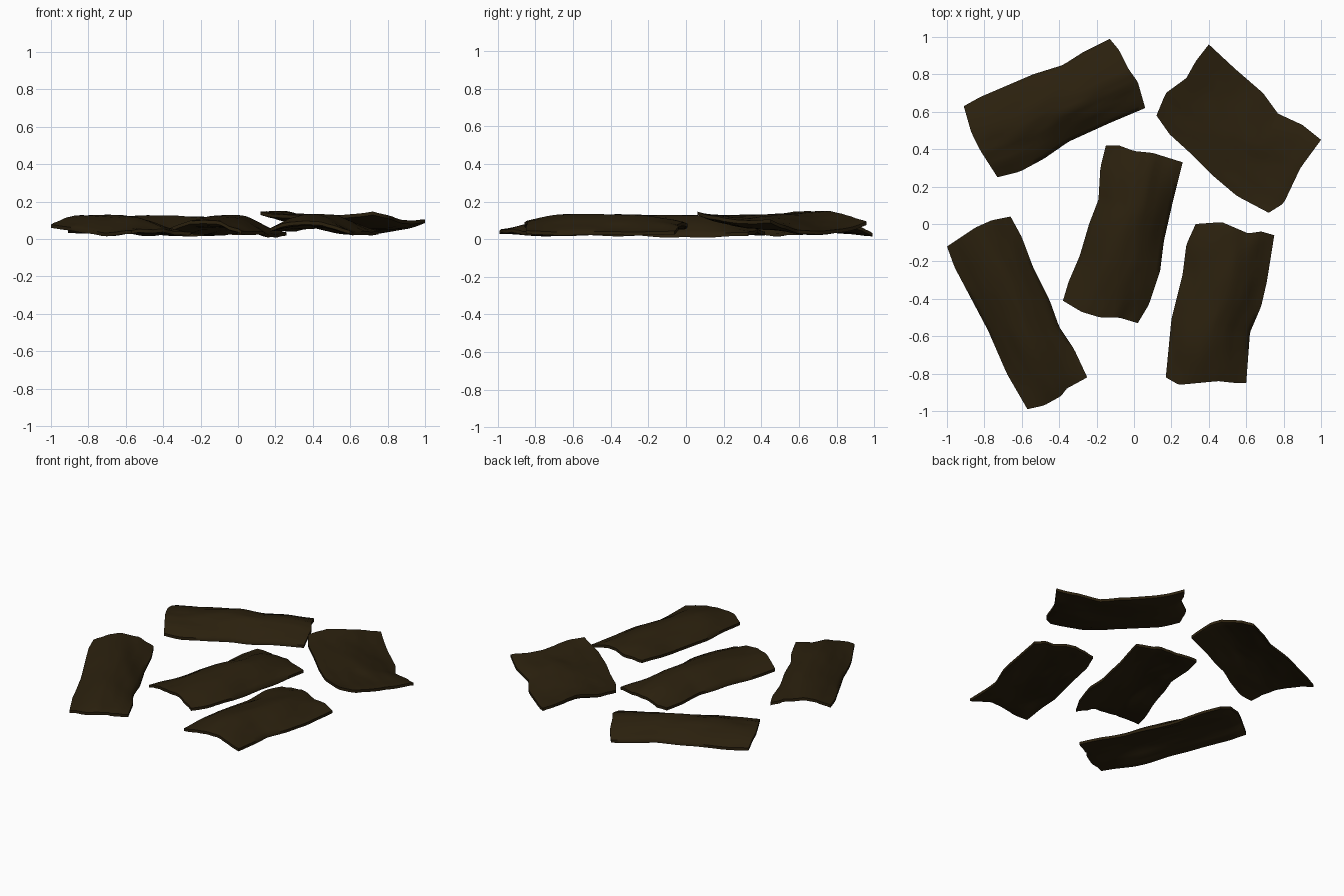
import bpy, bmesh, math
from mathutils import Vector, noise

if "Cube" in bpy.data.objects:
    bpy.data.objects.remove(bpy.data.objects["Cube"])

bark = bpy.data.materials.new("dark_bark_brown")
bark.diffuse_color = (0.0235, 0.0145, 0.0042, 1)
bark.use_nodes = True
bark.node_tree.nodes["Principled BSDF"].inputs["Base Color"].default_value = bark.diffuse_color
NU, NV = 32, 18


def sample(pts, t):
    """Point at fraction t of a polyline's length."""
    pts = [Vector(p) for p in pts]
    lens = [(b - a).length for a, b in zip(pts, pts[1:])]
    d = t * sum(lens)
    for a, b, l in zip(pts, pts[1:], lens):
        if d <= l + 1e-6:
            return a.lerp(b, min(d / l, 1))
        d -= l
    return pts[-1]


def bark_piece(name, side_a, side_b, end_a, end_b, corners, arch, sag=(0, 0), ends=(.65, .65), seed=0):
    """Arched sheet between two long sides and two ragged ends.
    corners: top heights at a-start, a-finish, b-start, b-finish.
    sag: drop of each long side midway. ends: share of the arch left at each end."""
    # both ends share the corner points of the long sides
    end_a = [side_a[0]] + end_a + [side_b[0]]
    end_b = [side_a[-1]] + end_b + [side_b[-1]]
    a0, a1, b0, b1 = [Vector(p) for p in (side_a[0], side_a[-1], side_b[0], side_b[-1])]
    za0, za1, zb0, zb1 = corners
    bm = bmesh.new()
    top, low = [], []
    for i in range(NU + 1):
        u = i / NU
        rt, rl = [], []
        for j in range(NV + 1):
            v = j / NV
            # blended patch from the four outlines
            p = (sample(side_a, u).lerp(sample(side_b, u), v)
                 + sample(end_a, v).lerp(sample(end_b, v), u)
                 - a0.lerp(a1, u).lerp(b0.lerp(b1, u), v))
            su, sv = max(math.sin(math.pi * u), 0), max(math.sin(math.pi * v), 0)
            z = (za0 * (1 - u) + za1 * u) * (1 - v) + (zb0 * (1 - u) + zb1 * u) * v
            z -= su * (sag[0] * (1 - v) + sag[1] * v)
            share = ends[0] * (1 - u) + ends[1] * u
            z += arch * sv * (share + (1 - share) * su ** 0.8)
            z += 0.012 * noise.noise((u * 3.2, v * 2.5, seed * 7.3))
            z += 0.006 * noise.noise((u * 5, v * 9, seed * 3.1 + 20))
            thick = 0.018 + 0.046 * su ** 0.5 * sv ** 0.8
            z = min(max(z, 0.024), 0.158)
            rt.append(bm.verts.new((p.x, p.y, z)))
            rl.append(bm.verts.new((p.x, p.y, max(z - thick, 0.006))))
        top.append(rt)
        low.append(rl)
    for i in range(NU):
        for j in range(NV):
            bm.faces.new((top[i][j], top[i + 1][j], top[i + 1][j + 1], top[i][j + 1]))
            bm.faces.new((low[i][j], low[i][j + 1], low[i + 1][j + 1], low[i + 1][j]))
    # rim
    rim = ([(i, 0) for i in range(NU)] + [(NU, j) for j in range(NV)]
           + [(i, NV) for i in range(NU, 0, -1)] + [(0, j) for j in range(NV, 0, -1)])
    for (i, j), (k, l) in zip(rim, rim[1:] + rim[:1]):
        bm.faces.new((top[i][j], low[i][j], low[k][l], top[k][l]))
    bmesh.ops.recalc_face_normals(bm, faces=bm.faces)
    me = bpy.data.meshes.new(name)
    bm.to_mesh(me)
    bm.free()
    me.materials.append(bark)
    ob = bpy.data.objects.new(name, me)
    bpy.context.collection.objects.link(ob)
    bpy.ops.object.select_all(action='DESELECT')
    bpy.context.view_layer.objects.active = ob
    ob.select_set(True)
    bpy.ops.object.shade_smooth_by_angle(angle=math.radians(60))


# back left strip
bark_piece("bark_back_left",
           [(-.73, .25), (-.61, .28), (-.48, .35), (-.35, .44), (-.13, .54), (.06, .62)],
           [(-.91, .63), (-.82, .68), (-.54, .80), (-.38, .85), (-.27, .92), (-.13, .99)],
           [(-.82, .39), (-.87, .49)], [(.02, .76), (-.03, .83), (-.08, .93)],
           (.055, .04, .05, .035), .085, (.01, 0), seed=1)
# back right strip, tilted with a sagging outer side
bark_piece("bark_back_right",
           [(.12, .58), (.19, .48), (.30, .38), (.42, .26), (.55, .15), (.72, .06)],
           [(.40, .96), (.54, .83), (.69, .70), (.77, .59), (.90, .53), (1, .45)],
           [(.17, .70), (.28, .78), (.33, .87)], [(.80, .11), (.89, .30)],
           (.157, .148, .09, .105), .03, (.025, .055), (.6, -.6), 2)
# centre strip, flattening toward its back end
bark_piece("bark_centre",
           [(-.15, .42), (-.18, .30), (-.19, .13), (-.24, 0), (-.29, -.17), (-.35, -.31), (-.38, -.41)],
           [(.26, .33), (.21, .13), (.16, -.09), (.14, -.25), (.08, -.43), (.02, -.53)],
           [(-.08, .42), (0, .39), (.10, .38)], [(-.28, -.47), (-.18, -.50), (-.08, -.50)],
           (.04, .045, .032, .04), .09, (0, 0), (.15, .65), 3)
# front left strip
bark_piece("bark_front_left",
           [(-1, -.12), (-.96, -.23), (-.87, -.40), (-.78, -.57), (-.68, -.80), (-.57, -.99)],
           [(-.66, .04), (-.60, -.07), (-.54, -.23), (-.45, -.41), (-.40, -.55), (-.32, -.67), (-.25, -.82)],
           [(-.85, -.02), (-.76, .02)], [(-.48, -.97), (-.39, -.92), (-.36, -.88)],
           (.08, .045, .065, .035), .085, (.02, .015), (.65, .15), 4)
# front right strip
bark_piece("bark_front_right",
           [(.33, 0), (.28, -.11), (.26, -.27), (.20, -.51), (.17, -.82)],
           [(.75, -.06), (.71, -.31), (.68, -.44), (.62, -.58), (.60, -.85)],
           [(.47, .01), (.61, -.05), (.68, -.04)], [(.24, -.86), (.45, -.84), (.54, -.85)],
           (.07, .06, .04, .045), .085, (.005, .005), (.35, .5), 5)
